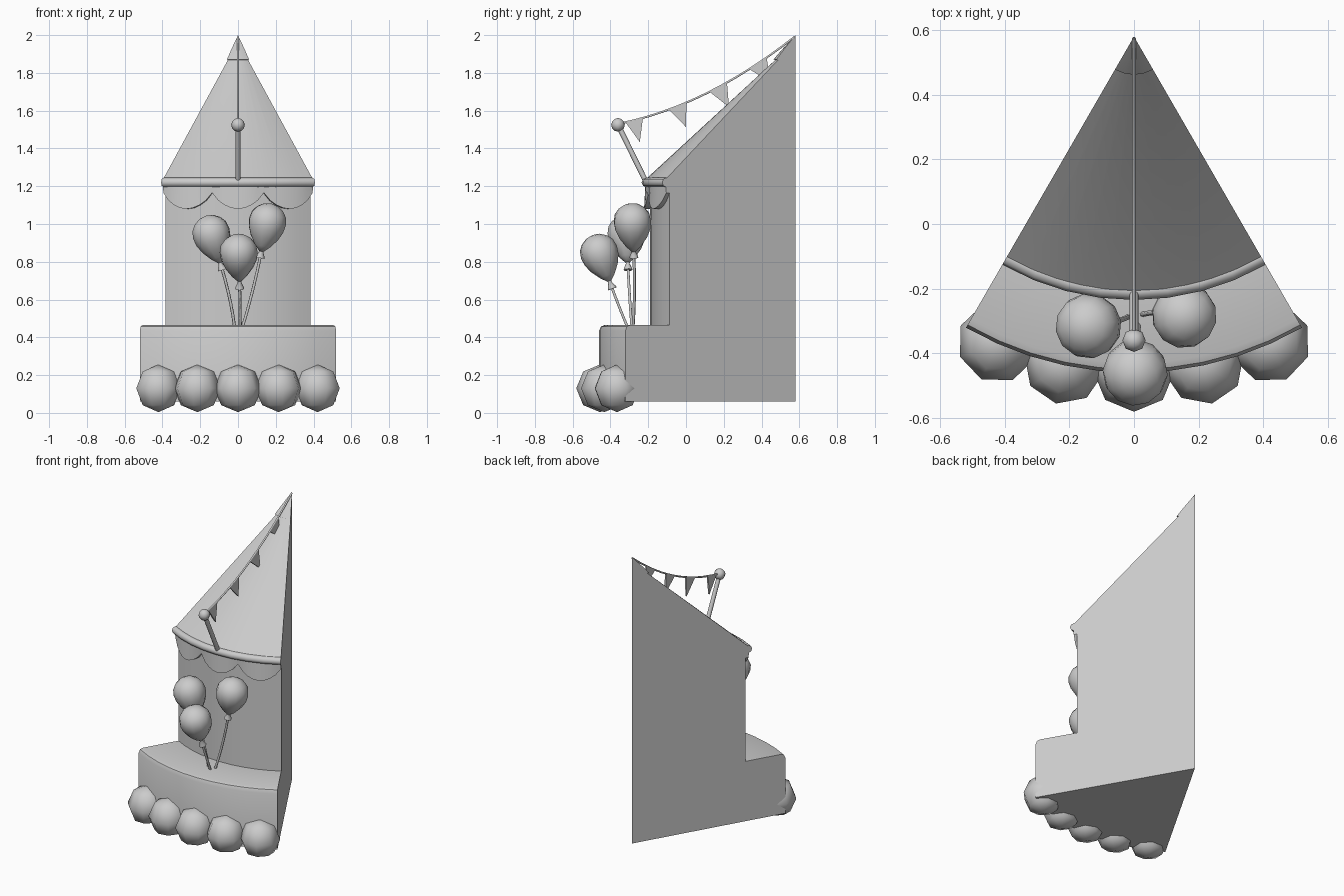
import bpy, bmesh, math
from mathutils import Vector, Matrix

if "Cube" in bpy.data.objects:
    bpy.data.objects.remove(bpy.data.objects["Cube"])

APEX_Y = 0.58            # wedge axis position
HALF = math.radians(30)  # half of the slice angle


def finish(name, bm, angle=35):
    bmesh.ops.remove_doubles(bm, verts=bm.verts, dist=1e-5)
    bmesh.ops.recalc_face_normals(bm, faces=bm.faces)
    me = bpy.data.meshes.new(name)
    bm.to_mesh(me)
    bm.free()
    ob = bpy.data.objects.new(name, me)
    bpy.context.collection.objects.link(ob)
    bpy.ops.object.select_all(action='DESELECT')
    ob.select_set(True)
    bpy.context.view_layer.objects.active = ob
    if angle:
        bpy.ops.object.shade_smooth_by_angle(angle=math.radians(angle))
    return ob


def polar(r, a, z):
    """Point around the slice axis; angle 0 faces the front."""
    return Vector((r * math.sin(a), APEX_Y - r * math.cos(a), z))


def arc_sweep(name, loop, half, segs, angle=35):
    """Sweep a closed (r, z) loop around the slice axis and cap both ends."""
    bm = bmesh.new()
    rings = [[bm.verts.new(polar(r, -half + 2 * half * i / segs, z)) for r, z in loop]
             for i in range(segs + 1)]
    n = len(loop)
    for a, b in zip(rings, rings[1:]):
        for j in range(n):
            k = (j + 1) % n
            bm.faces.new((a[j], a[k], b[k], b[j]))
    bm.faces.new(rings[0])
    bm.faces.new(rings[-1])
    bmesh.ops.dissolve_degenerate(bm, dist=1e-5, edges=bm.edges)
    return finish(name, bm, angle)


def lathe(name, profile, segs, base, axis):
    """Solid of revolution: (radius, height) profile along an axis."""
    bm = bmesh.new()
    m = Matrix.Translation(base) @ Vector(axis).to_track_quat('Z', 'Y').to_matrix().to_4x4()
    rings = [[bm.verts.new(m @ Vector((r * math.cos(t), r * math.sin(t), h)))
              for t in (2 * math.pi * i / segs for i in range(segs))] for r, h in profile]
    for a, b in zip(rings, rings[1:]):
        for i in range(segs):
            k = (i + 1) % segs
            bm.faces.new((a[i], a[k], b[k], b[i]))
    bm.faces.new(rings[0])
    bm.faces.new(rings[-1])
    bmesh.ops.dissolve_degenerate(bm, dist=1e-5, edges=bm.edges)
    return finish(name, bm, 60)


def tube(name, pts, radius):
    cu = bpy.data.curves.new(name, 'CURVE')
    cu.dimensions = '3D'
    cu.bevel_depth = radius
    cu.bevel_resolution = 1
    cu.use_fill_caps = True
    sp = cu.splines.new('POLY')
    sp.points.add(len(pts) - 1)
    for p, co in zip(sp.points, pts):
        p.co = (*co, 1)
    ob = bpy.data.objects.new(name, cu)
    bpy.context.collection.objects.link(ob)
    return ob


def ball(name, centre, radius, segs, rings, turn=0.0):
    bm = bmesh.new()
    bmesh.ops.create_uvsphere(bm, u_segments=segs, v_segments=rings, radius=radius,
                              matrix=Matrix.Translation(centre) @ Matrix.Rotation(turn, 4, 'Z'))
    return finish(name, bm, 60)


# Slice body: lower tier, upper tier and tent roof
arc_sweep("cake_slice", [(0, 0.06), (1.04, 0.06), (1.04, 0.435), (1.03, 0.458), (1.01, 0.465),
                         (0.77, 0.465), (0.77, 1.225), (0.79, 1.24), (0.1, 1.875), (0, 1.995)],
          HALF, 10)

# Small cap on the roof tip
arc_sweep("roof_tip", [(0, 1.86), (0.118, 1.87), (0.075, 1.92), (0, 2.0)], HALF, 4)

# Rounded rim under the roof
arc_sweep("roof_rim", [(0.79 + 0.025 * math.cos(t), 1.22 + 0.025 * math.sin(t))
                       for t in (math.pi * i / 4 for i in range(8))], HALF, 8, 60)

# Scalloped valance: three hanging swags
bm = bmesh.new()
prev = None
for s in range(3):
    for i in range(9):
        f = i / 8
        ang = -HALF + math.radians(20) * (s + f)
        low = 1.165 - 0.085 * math.sin(math.pi * f) ** 0.75
        out = 0.79 + 0.012 * math.sin(math.pi * f)
        ring = [bm.verts.new(polar(r, ang, z)) for r, z in
                ((0.765, low), (out, low), (0.795, 1.21), (0.765, 1.21))]
        if prev and i:
            for j in range(4):
                k = (j + 1) % 4
                bm.faces.new((prev[j], prev[k], ring[k], ring[j]))
        if i == 0 and s == 0 or i == 8 and s == 2:
            bm.faces.new(ring)
        prev = ring
finish("scalloped_valance", bm)

# Icing balls along the base
for i in range(5):
    a = math.radians(12 * (i - 2))
    ball(f"icing_ball_{i + 1}", polar(1.035, a, 0.13), 0.126, 8, 4, a)

# Balloons with knots and strings: (knot, centre, string foot)
balloon_profile = [(0.012, -0.145), (0.042, -0.115), (0.075, -0.07), (0.095, -0.025), (0.101, 0.015),
                   (0.094, 0.055), (0.072, 0.085), (0.038, 0.107), (0, 0.114)]
knot_profile = [(0.024, -0.035), (0.022, -0.025), (0.01, 0.0), (0.014, 0.03)]
balloons = {"left": ((-0.093, -0.308, 0.79), (-0.137, -0.315, 0.935), (-0.018, -0.287, 0.455)),
            "right": ((0.124, -0.277, 0.855), (0.153, -0.283, 0.997), (0.024, -0.28, 0.455)),
            "front": ((0.008, -0.402, 0.69), (0.004, -0.455, 0.835), (0.012, -0.31, 0.455))}
for side, (knot, centre, foot) in balloons.items():
    knot, centre, foot = Vector(knot), Vector(centre), Vector(foot)
    axis = (centre - knot).normalized()
    lathe(f"{side}_balloon", balloon_profile, 12, centre, axis)
    lathe(f"{side}_balloon_knot", knot_profile, 8, knot, axis)
    end = knot - axis * 0.03
    ctrl = end - axis * (end - foot).length * 0.5
    tube(f"{side}_balloon_string",
         [foot * (1 - t) ** 2 + ctrl * 2 * t * (1 - t) + end * t * t for t in (i / 5 for i in range(6))],
         0.008)

# Pole with a ball on top
foot, top = Vector((0, -0.215, 1.23)), Vector((0, -0.36, 1.525))
lathe("flag_pole", [(0.014, 0), (0.014, (top - foot).length)], 8, foot, top - foot)
ball("pole_ball", top, 0.036, 8, 6)


# Sagging bunting string from pole to roof tip
def string_z(y):
    t = (y + 0.36) / 0.94
    return 1.53 + 0.465 * t - 0.28 * t * (1 - t)


tube("bunting_string", [(0, y, string_z(y)) for y in (-0.355 + 0.93 * i / 12 for i in range(13))], 0.006)

# Pennants hanging from the string
for i, y in enumerate((-0.32, -0.09, 0.125, 0.335)):
    a, b = Vector((0, y, string_z(y))), Vector((0, y + 0.092, string_z(y + 0.092)))
    d = (b - a).normalized()
    tip = (a + b) / 2 + Vector((0, d.z, -d.y)) * 0.12
    bm = bmesh.new()
    f = bm.faces.new([bm.verts.new(p - Vector((0.005, 0, 0))) for p in (a, b, tip)])
    g = bmesh.ops.extrude_face_region(bm, geom=[f])
    bmesh.ops.translate(bm, vec=(0.01, 0, 0), verts=[v for v in g["geom"] if isinstance(v, bmesh.types.BMVert)])
    if f.is_valid and len(f.link_faces if hasattr(f, "link_faces") else []) == 0 and len(bm.faces) == 4:
        bm.faces.new(f.verts)
    finish(f"pennant_{i + 1}", bm, 0)
